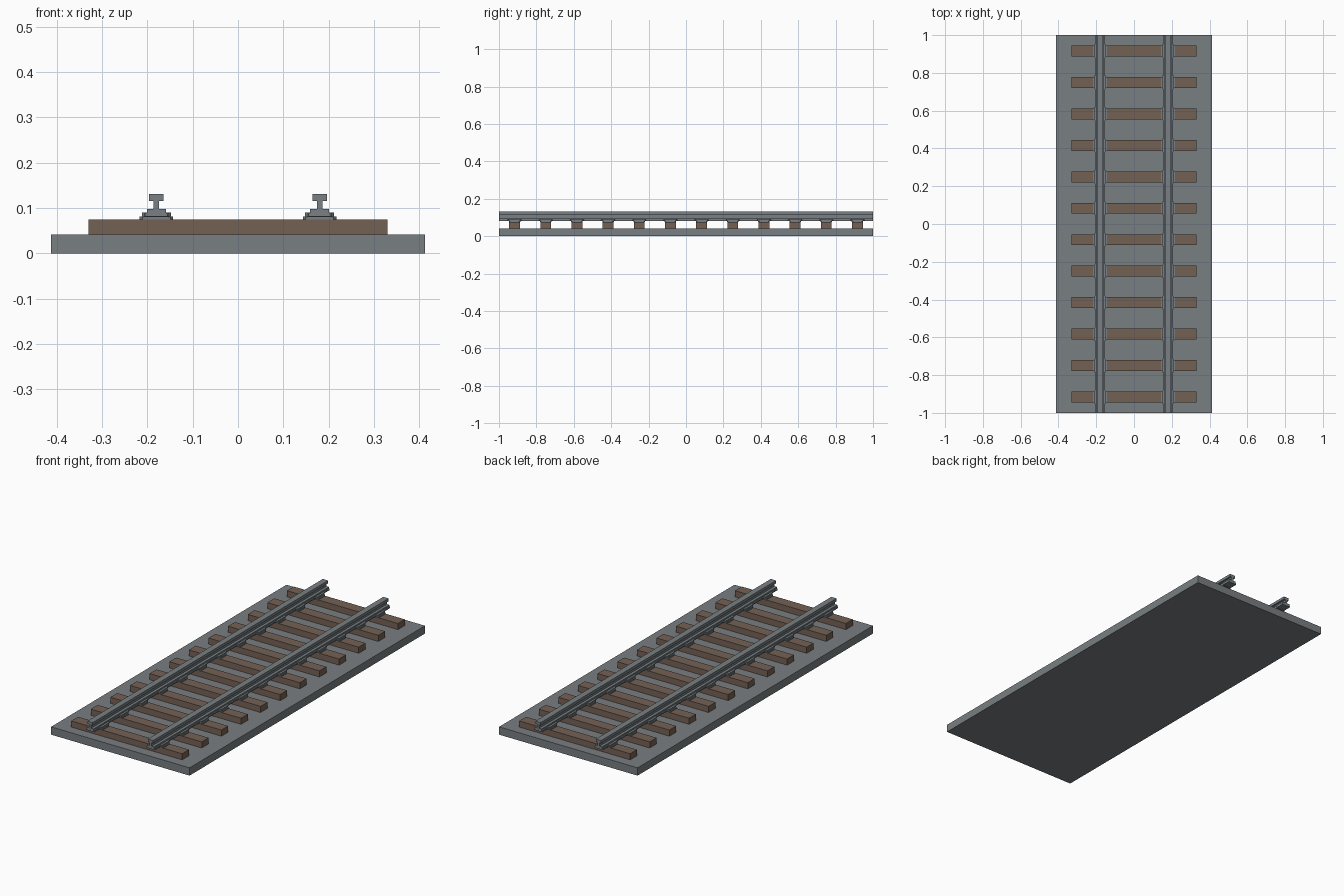
import bpy
import bmesh

cube = bpy.data.objects.get("Cube")
if cube:
    bpy.data.objects.remove(cube, do_unlink=True)


def material(name, rgb):
    mat = bpy.data.materials.new(name)
    mat.use_nodes = True
    mat.diffuse_color = (*rgb, 1)
    mat.node_tree.nodes["Principled BSDF"].inputs["Base Color"].default_value = (*rgb, 1)
    return mat


GREY = material("ballast grey", (0.19, 0.21, 0.22))
STEEL = material("rail steel", (0.19, 0.215, 0.23))
BROWN = material("sleeper brown", (0.175, 0.12, 0.09))


def prism(name, outline, place, depth, mat):
    """Extrude a closed 2D outline; place maps (u, v) to a 3D start point."""
    bm = bmesh.new()
    face = bm.faces.new([bm.verts.new(place(u, v)) for u, v in outline])
    extruded = bmesh.ops.extrude_face_region(bm, geom=[face])
    moved = [g for g in extruded["geom"] if isinstance(g, bmesh.types.BMVert)]
    bmesh.ops.translate(bm, verts=moved, vec=depth)
    bmesh.ops.recalc_face_normals(bm, faces=bm.faces)
    mesh = bpy.data.meshes.new(name)
    bm.to_mesh(mesh)
    bm.free()
    mesh.materials.append(mat)
    obj = bpy.data.objects.new(name, mesh)
    bpy.context.collection.objects.link(obj)
    return obj


def slab(name, x, y, half_x, half_y, low, high, mat, cut=0):
    """Flat block, optionally with its four corners cut off."""
    if cut:
        quarter = [(half_x, half_y - cut), (half_x - cut, half_y)]
    else:
        quarter = [(half_x, half_y)]
    half = quarter + [(-u, v) for u, v in reversed(quarter)]
    outline = half + [(-u, -v) for u, v in half]
    return prism(name, outline, lambda u, v: (x + u, y + v, low), (0, 0, high - low), mat)


# Ballast bed
slab("ballast_bed", 0, 0, 0.412, 1, 0, 0.042, GREY)

# Rails: half profile from foot to head, mirrored
HALF_RAIL = [(0.025, 0.082), (0.025, 0.088), (0.021, 0.09), (0.021, 0.098),
             (0.006, 0.098), (0.006, 0.116), (0.016, 0.116), (0.016, 0.131)]
RAIL = HALF_RAIL + [(-u, v) for u, v in reversed(HALF_RAIL)]
SIDES = {"left": 0.18, "right": -0.18}
for side, x in SIDES.items():
    prism(side + "_rail", RAIL, lambda u, v: (x + u, -1, v), (0, 2, 0), STEEL)

# Sleepers with stepped rail chairs
COUNT = 12
for i in range(COUNT):
    y = -1 + (2 * i + 1) / COUNT
    slab(f"sleeper_{i + 1}", 0, y, 0.33, 0.029, 0.042, 0.075, BROWN)
    for side, x in SIDES.items():
        slab(f"{side}_base_plate_{i + 1}", x, y, 0.037, 0.031, 0.075, 0.082, STEEL, 0.006)
        slab(f"{side}_rail_chair_{i + 1}", x, y, 0.032, 0.037, 0.08, 0.09, STEEL, 0.006)
